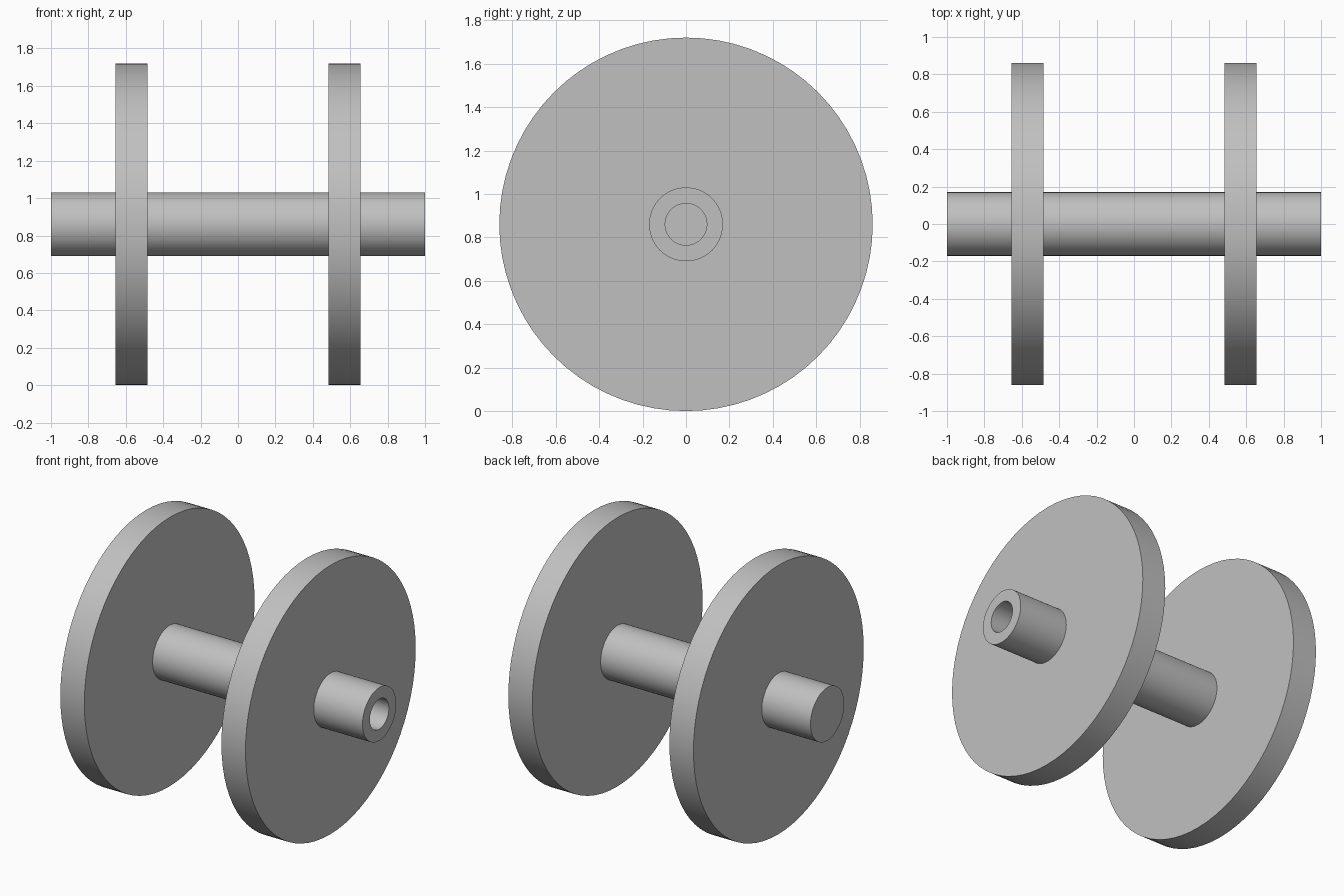
import bpy
import math

cube = bpy.data.objects.get("Cube")
if cube:
    bpy.data.objects.remove(cube, do_unlink=True)

DISC_R, SHAFT_R, BORE_R = 0.86, 0.17, 0.096
BORE_DEPTH = 0.4
SEGMENTS = 72

# Plain grey for every part
GREY = (0.53, 0.53, 0.53, 1)
grey = bpy.data.materials.new("plain grey")
grey.use_nodes = True
grey.diffuse_color = GREY
grey.node_tree.nodes["Principled BSDF"].inputs["Base Color"].default_value = GREY


def cylinder_x(name, radius, x_start, x_end):
    """Cylinder lying along x at axle height."""
    bpy.ops.mesh.primitive_cylinder_add(
        vertices=SEGMENTS, radius=radius, depth=x_end - x_start,
        location=((x_start + x_end) / 2, 0, DISC_R), rotation=(0, math.pi / 2, 0))
    obj = bpy.context.object
    obj.name = name
    obj.data.materials.append(grey)
    return obj


def cut(target, cutter):
    mod = target.modifiers.new("cut", "BOOLEAN")
    mod.operation = "DIFFERENCE"
    mod.solver = "EXACT"
    mod.object = cutter
    bpy.context.view_layer.objects.active = target
    bpy.ops.object.modifier_apply(modifier=mod.name)


def smooth(obj):
    bpy.ops.object.select_all(action="DESELECT")
    obj.select_set(True)
    bpy.context.view_layer.objects.active = obj
    bpy.ops.object.shade_smooth_by_angle(angle=math.radians(30))


# Shaft with a blind bore in its left end
shaft = cylinder_x("shaft", SHAFT_R, -1, 1)
bore = cylinder_x("bore_cutter", BORE_R, 1 - BORE_DEPTH, 1.1)
cut(shaft, bore)
bpy.data.objects.remove(bore, do_unlink=True)
smooth(shaft)

# Two solid discs
for name, x in (("left_disc", 0.57), ("right_disc", -0.57)):
    smooth(cylinder_x(name, DISC_R, x - 0.085, x + 0.085))
